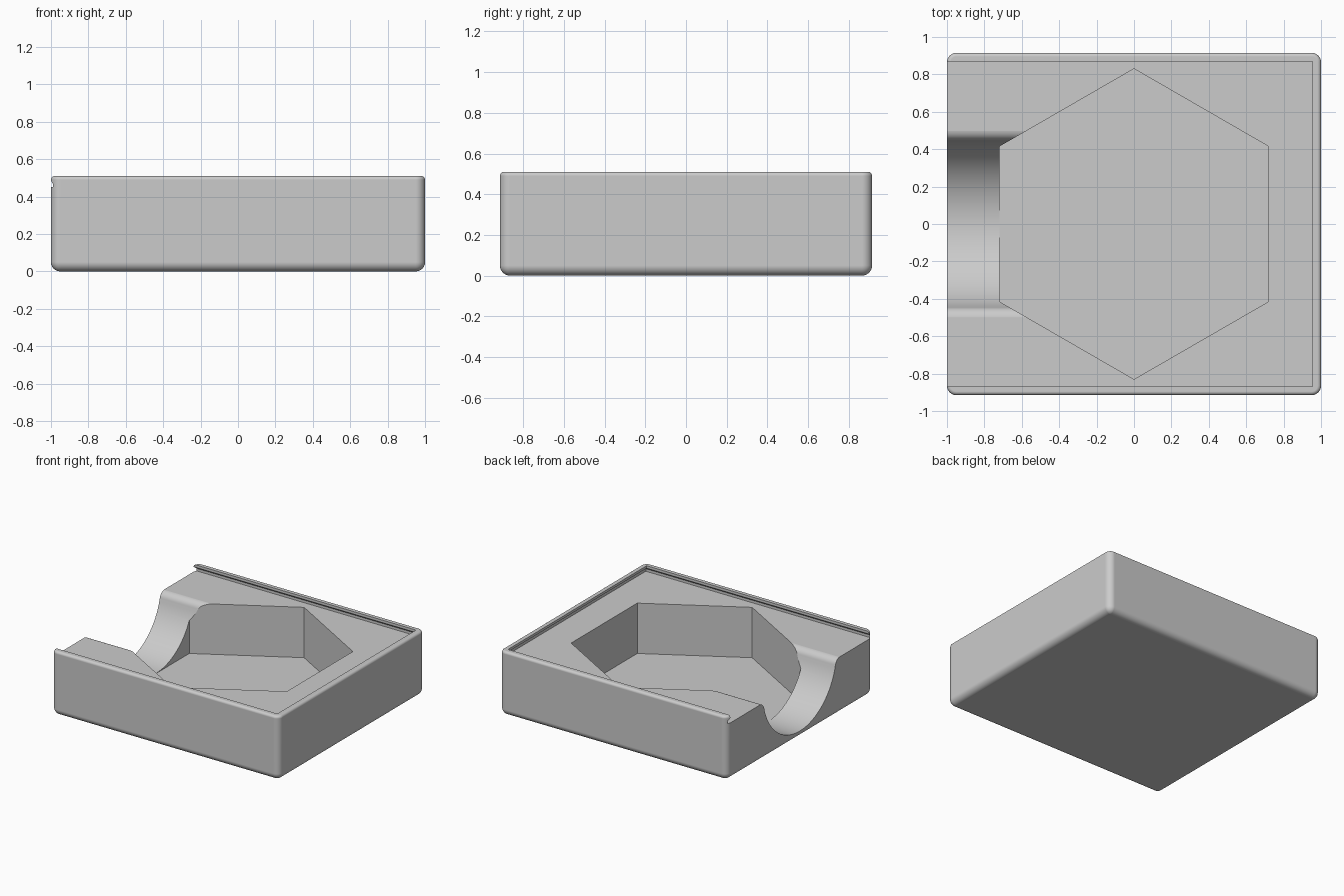
import bpy
import bmesh
from math import sin, cos, pi, radians, sqrt

if "Cube" in bpy.data.objects:
    bpy.data.objects.remove(bpy.data.objects["Cube"])

HALF_X, HALF_Y, HEIGHT = 1.0, 0.915, 0.51
LEDGE_Z, FLOOR_Z = 0.45, 0.05

grey = bpy.data.materials.new("plain grey")
grey.diffuse_color = (0.6, 0.6, 0.6, 1)
grey.use_nodes = True
grey.node_tree.nodes["Principled BSDF"].inputs["Base Color"].default_value = (0.6, 0.6, 0.6, 1)


def loft(name, rings):
    """Closed solid through rings of equal point count."""
    bm = bmesh.new()
    loops = [[bm.verts.new(p) for p in ring] for ring in rings]
    n = len(loops[0])
    for low, high in zip(loops, loops[1:]):
        for i in range(n):
            j = (i + 1) % n
            bm.faces.new((low[i], low[j], high[j], high[i]))
    bm.faces.new(loops[0][::-1])
    bm.faces.new(loops[-1])
    bmesh.ops.recalc_face_normals(bm, faces=bm.faces)
    mesh = bpy.data.meshes.new(name)
    bm.to_mesh(mesh)
    bm.free()
    mesh.materials.append(grey)
    obj = bpy.data.objects.new(name, mesh)
    bpy.context.collection.objects.link(obj)
    return obj


def rounded_ring(z, inset, radius=0.05, steps=6):
    """Rounded rectangle at height z, shrunk by inset."""
    r = radius - inset
    points = []
    for corner, (sx, sy) in enumerate([(1, 1), (-1, 1), (-1, -1), (1, -1)]):
        for k in range(steps + 1):
            a = (corner + k / steps) * pi / 2
            points.append((sx * (HALF_X - radius) + r * cos(a),
                           sy * (HALF_Y - radius) + r * sin(a), z))
    return points


# Outer block: large rounding below, small rounding above
quarter = [k / 6 * pi / 2 for k in range(7)]
rings = [rounded_ring(0.05 * (1 - cos(a)), 0.049 * (1 - sin(a))) for a in quarter]
rings += [rounded_ring(HEIGHT - 0.02 * (1 - sin(a)), 0.02 * (1 - cos(a))) for a in quarter]
body = loft("tray_body", rings)


# Undercut slot for a sliding lid, open on the -x side
def slot_ring(z, half):
    x = half + HALF_X - HALF_Y
    return [(-1.1, -half, z), (x, -half, z), (x, half, z), (-1.1, half, z)]


slot = loft("lid_slot_cutter", [slot_ring(LEDGE_Z, 0.895), slot_ring(0.47, 0.895),
                                slot_ring(0.49, 0.87), slot_ring(0.6, 0.87)])

# Hexagonal pocket
hexagon = [(0.83 * sin(k * pi / 3), 0.83 * cos(k * pi / 3)) for k in range(6)]
pocket = loft("pocket_cutter", [[(x, y, z) for x, y in hexagon] for z in (FLOOR_Z, 0.6)])

# Round channel through the -x wall, with filleted shoulders
R, r, CZ = 0.46, 0.06, 0.512
fz = LEDGE_Z + 0.0005 - r
fy = sqrt((R + r) ** 2 - (CZ - fz) ** 2)
tilt = math_angle = pi / 2 - (pi / 2 - 0) + 0.0
from math import atan2
tilt = atan2(CZ - fz, fy)
half = [(R * cos(a), CZ - R * sin(a))
        for a in [pi / 2 + (tilt - pi / 2) * k / 20 for k in range(21)]]
half += [(fy + r * cos(a), fz + r * sin(a))
         for a in [pi - tilt + (tilt - pi / 2) * k / 8 for k in range(1, 9)]]
half.append((fy, 0.6))
section = half + [(-y, z) for y, z in half[:0:-1]]
channel = loft("channel_cutter", [[(x, y, z) for y, z in section] for x in (-1.1, -0.5)])

# Cut the block, then drop the cutters
bpy.context.view_layer.objects.active = body
body.select_set(True)
for cutter in (slot, pocket, channel):
    cutter.hide_render = True
    cut = body.modifiers.new(cutter.name, 'BOOLEAN')
    cut.operation = 'DIFFERENCE'
    cut.solver = 'EXACT'
    cut.object = cutter
    bpy.ops.object.modifier_apply(modifier=cut.name)
    bpy.data.objects.remove(cutter)

# Smooth roundings, crisp edges
bpy.ops.object.select_all(action='DESELECT')
body.select_set(True)
bpy.ops.object.shade_smooth_by_angle(angle=radians(30))
weighted = body.modifiers.new("flat_face_normals", 'WEIGHTED_NORMAL')
weighted.keep_sharp = True
